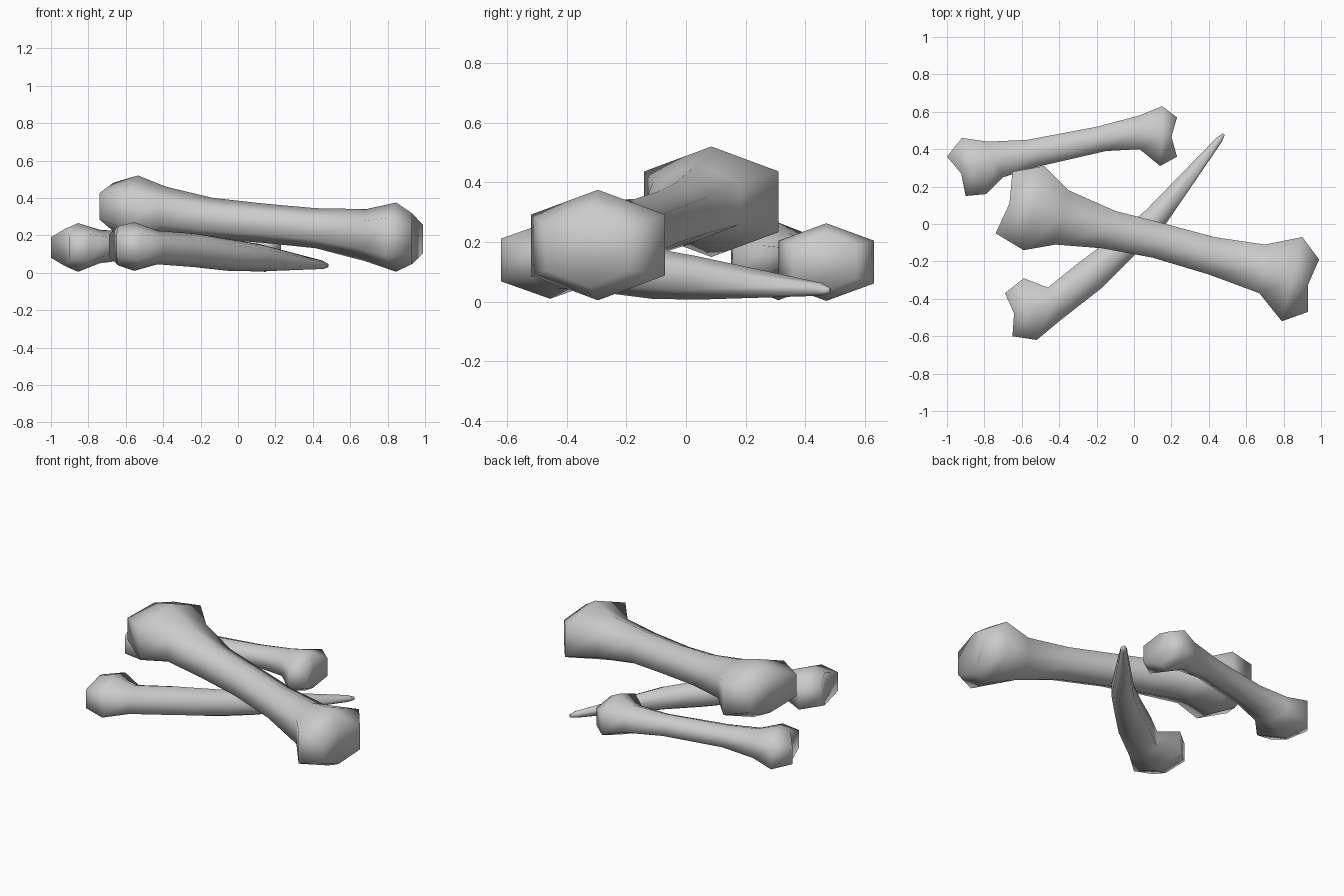
import bpy
import bmesh
from mathutils import Vector

default_cube = bpy.data.objects.get("Cube")
if default_cube:
    bpy.data.objects.remove(default_cube, do_unlink=True)

NOTCH = 0.03      # depth of the groove between the two knuckles
SHOULDER = 0.55   # height of the side corners relative to the crown

bone_grey = bpy.data.materials.new("bone_grey")
bone_grey.use_nodes = True
colour = (0.6, 0.6, 0.6, 1.0)
bone_grey.diffuse_color = colour
bone_grey.node_tree.nodes["Principled BSDF"].inputs["Base Color"].default_value = colour


def hexagon_ring(bm, section, groove):
    """Upright six-sided ring between a far and a near side point."""
    far_x, far_y, near_x, near_y, height, half = section
    far = Vector((far_x, far_y, height))
    near = Vector((near_x, near_y, height))
    middle = (far + near) / 2 + groove
    crown = Vector((0, 0, half))
    side = crown * SHOULDER
    corners = (middle + crown, far + side, far - side,
               middle - crown, near - side, near + side)
    return [bm.verts.new(corner) for corner in corners]


def section_middle(section):
    return Vector(((section[0] + section[2]) / 2, (section[1] + section[3]) / 2, section[4]))


def make_bone(name, sections, pointed=False):
    """Skin a bone over its cross-sections and close both ends."""
    bm = bmesh.new()
    rings = []
    last = len(sections) - 1
    for i, section in enumerate(sections):
        groove = Vector()
        if i == 0 or (i == last and not pointed):
            inner = sections[1] if i == 0 else sections[last - 1]
            groove = (section_middle(inner) - section_middle(section)).normalized() * NOTCH
        rings.append(hexagon_ring(bm, section, groove))
    for ring, following in zip(rings, rings[1:]):
        for k in range(len(ring)):
            n = (k + 1) % len(ring)
            bm.faces.new((ring[k], ring[n], following[n], following[k]))
    # each cap folds along the groove into two knuckle faces
    for ring in (rings[0], rings[-1]):
        bm.faces.new(ring[:4])
        bm.faces.new(ring[3:] + ring[:1])
    bmesh.ops.recalc_face_normals(bm, faces=bm.faces)
    for face in bm.faces:
        face.smooth = True
    mesh = bpy.data.meshes.new(name)
    bm.to_mesh(mesh)
    bm.free()
    mesh.materials.append(bone_grey)
    bone = bpy.data.objects.new(name, mesh)
    bpy.context.collection.objects.link(bone)
    return bone


# Sections: far side x, y, near side x, y, centre height, half height

# Large bone resting across the other two
make_bone("large_bone", [
    (-.65, .28, -.74, -.05, .355, .13),
    (-.48, .31, -.59, -.14, .335, .185),
    (-.35, .18, -.42, -.11, .33, .13),
    (-.1, .07, -.17, -.13, .29, .11),
    (.17, 0, .1, -.18, .265, .105),
    (.43, -.07, .4, -.27, .238, .107),
    (.7, -.11, .67, -.37, .2, .14),
    (.9, -.07, .79, -.52, .19, .185),
    (.99, -.19, .93, -.47, .18, .135),
])

# Small bone lying behind
make_bone("small_bone", [
    (-1, .36, -.9, .15, .135, .1),
    (-.92, .46, -.79, .16, .135, .13),
    (-.78, .44, -.7, .25, .14, .09),
    (-.57, .45, -.52, .305, .145, .07),
    (-.2, .52, -.15, .39, .145, .07),
    (.03, .58, .03, .4, .14, .09),
    (.15, .63, .14, .31, .133, .13),
    (.23, .57, .23, .36, .135, .1),
])

# Broken bone tapering to a point
make_bone("pointed_bone", [
    (-.69, -.37, -.65, -.6, .145, .105),
    (-.59, -.29, -.52, -.62, .14, .13),
    (-.46, -.34, -.4, -.52, .135, .09),
    (-.3, -.21, -.17, -.34, .12, .09),
    (-.1, -.06, 0, -.17, .095, .085),
    (.06, .07, .17, 0, .08, .073),
    (.44, .46, .47, .44, .042, .022),
    (.475, .485, .485, .475, .038, .01),
], pointed=True)
